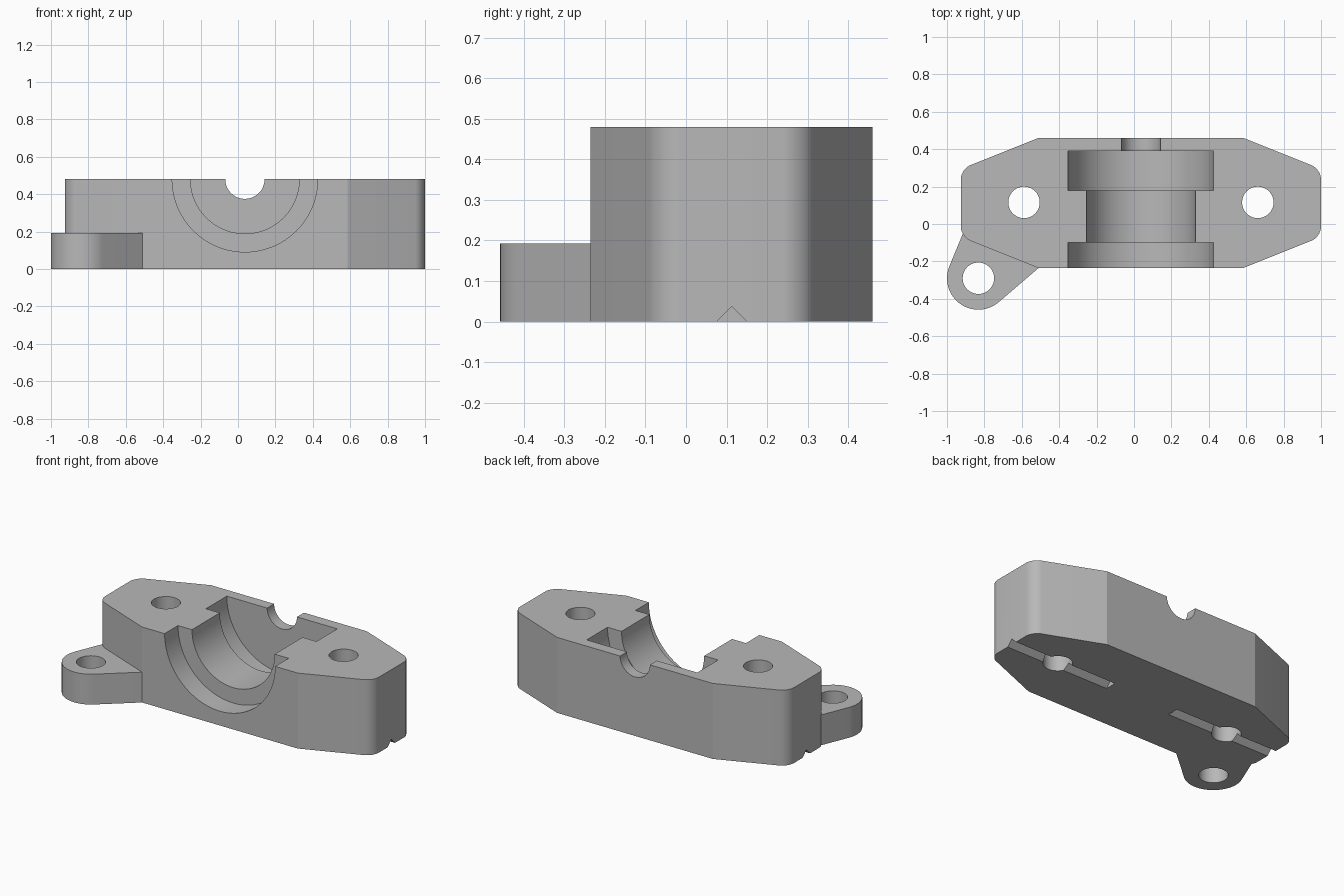
import bpy, bmesh
from math import cos, sin, pi, radians
from mathutils import Vector, Matrix

cube = bpy.data.objects.get("Cube")
if cube:
    bpy.data.objects.remove(cube, do_unlink=True)

CX, CY, TOP = 0.037, 0.1125, 0.48     # body centre and height
TAB_C, TAB_R, TAB_H = (-0.832, -0.29), 0.168, 0.193

grey = bpy.data.materials.new("plain_grey")
grey.use_nodes = True
grey.diffuse_color = (0.48, 0.48, 0.48, 1)
grey.node_tree.nodes["Principled BSDF"].inputs["Base Color"].default_value = (0.48, 0.48, 0.48, 1)


def make_object(name, bm):
    bmesh.ops.recalc_face_normals(bm, faces=bm.faces)
    mesh = bpy.data.meshes.new(name)
    bm.to_mesh(mesh)
    bm.free()
    mesh.materials.append(grey)
    obj = bpy.data.objects.new(name, mesh)
    bpy.context.collection.objects.link(obj)
    return obj


def prism(points, vector):
    """Solid made by sweeping a flat outline along a vector."""
    bm = bmesh.new()
    face = bm.faces.new([bm.verts.new(p) for p in points])
    ext = bmesh.ops.extrude_face_region(bm, geom=[face], use_keep_orig=True)
    moved = [v for v in ext["geom"] if isinstance(v, bmesh.types.BMVert)]
    bmesh.ops.translate(bm, verts=moved, vec=vector)
    return bm


def cylinder(name, start, end, radius):
    a, b = Vector(start), Vector(end)
    bm = bmesh.new()
    turn = (b - a).to_track_quat('Z', 'Y').to_matrix().to_4x4()
    bmesh.ops.create_cone(bm, cap_ends=True, segments=96, radius1=radius, radius2=radius,
                          depth=(b - a).length,
                          matrix=Matrix.Translation((a + b) / 2) @ turn)
    return make_object(name, bm)


def combine(target, tool, operation):
    """Apply a boolean and remove the tool."""
    tool.hide_render = True
    mod = target.modifiers.new("cut", 'BOOLEAN')
    mod.operation, mod.solver, mod.object = operation, 'EXACT', tool
    bpy.context.view_layer.objects.active = target
    bpy.ops.object.modifier_apply(modifier=mod.name)
    bpy.data.objects.remove(tool, do_unlink=True)


# Body: long block with tapered ends and rounded end corners
half_l, half_w, shoulder, end_w = 0.963, 0.3475, 0.548, 0.1815
quarter = [(half_l, end_w), (shoulder, half_w)]
outline = quarter + [(-x, y) for x, y in reversed(quarter)]
outline += [(-x, -y) for x, y in outline]
bm = prism([(CX + x, CY + y, 0) for x, y in outline], (0, 0, TOP))
corners = [e for e in bm.edges
           if abs(e.verts[0].co.z - e.verts[1].co.z) > 0.1
           and abs(e.verts[0].co.x - CX) > 0.9]
bmesh.ops.bevel(bm, geom=corners, offset=0.055, offset_type='OFFSET',
                segments=10, profile=0.5, affect='EDGES')
body = make_object("bearing_block", bm)

# Mounting tab: round lug joined to the block by tangent sides
arc = [radians(157.7 + (310.6 - 157.7) * i / 40) for i in range(41)]
lug = [(TAB_C[0] + TAB_R * cos(a), TAB_C[1] + TAB_R * sin(a), 0) for a in arc]
lug += [(-0.49, -0.2178, 0), (-0.6, -0.1, 0), (-0.894, 0.0, 0)]
combine(body, make_object("mounting_tab", prism(lug, (0, 0, TAB_H))), 'UNION')

# Stepped half-round bore along the depth
for y0, y1, r in [(-0.4, 0.3, 0.291), (-0.4, -0.10, 0.389),
                  (0.18, 0.39, 0.389), (0.3, 0.6, 0.105)]:
    combine(body, cylinder("bore_cutter", (CX, y0, TOP), (CX, y1, TOP), r), 'DIFFERENCE')

# Bolt holes through the block and the tab
for x, y in [(CX - 0.625, CY + 0.003), (CX + 0.625, CY + 0.003), TAB_C]:
    combine(body, cylinder("hole_cutter", (x, y, -0.1), (x, y, 0.6), 0.084), 'DIFFERENCE')

# V-shaped grooves under each end
for side in (-1, 1):
    x = CX + side * 0.23
    vee = [(x, CY - 0.057, -0.02), (x, CY + 0.057, -0.02), (x, CY, 0.037)]
    combine(body, make_object("groove_cutter", prism(vee, (side, 0, 0))), 'DIFFERENCE')

# Smooth rounded walls, keep hard edges
bpy.ops.object.select_all(action='DESELECT')
body.select_set(True)
bpy.context.view_layer.objects.active = body
bpy.ops.object.shade_smooth_by_angle(angle=radians(20))
